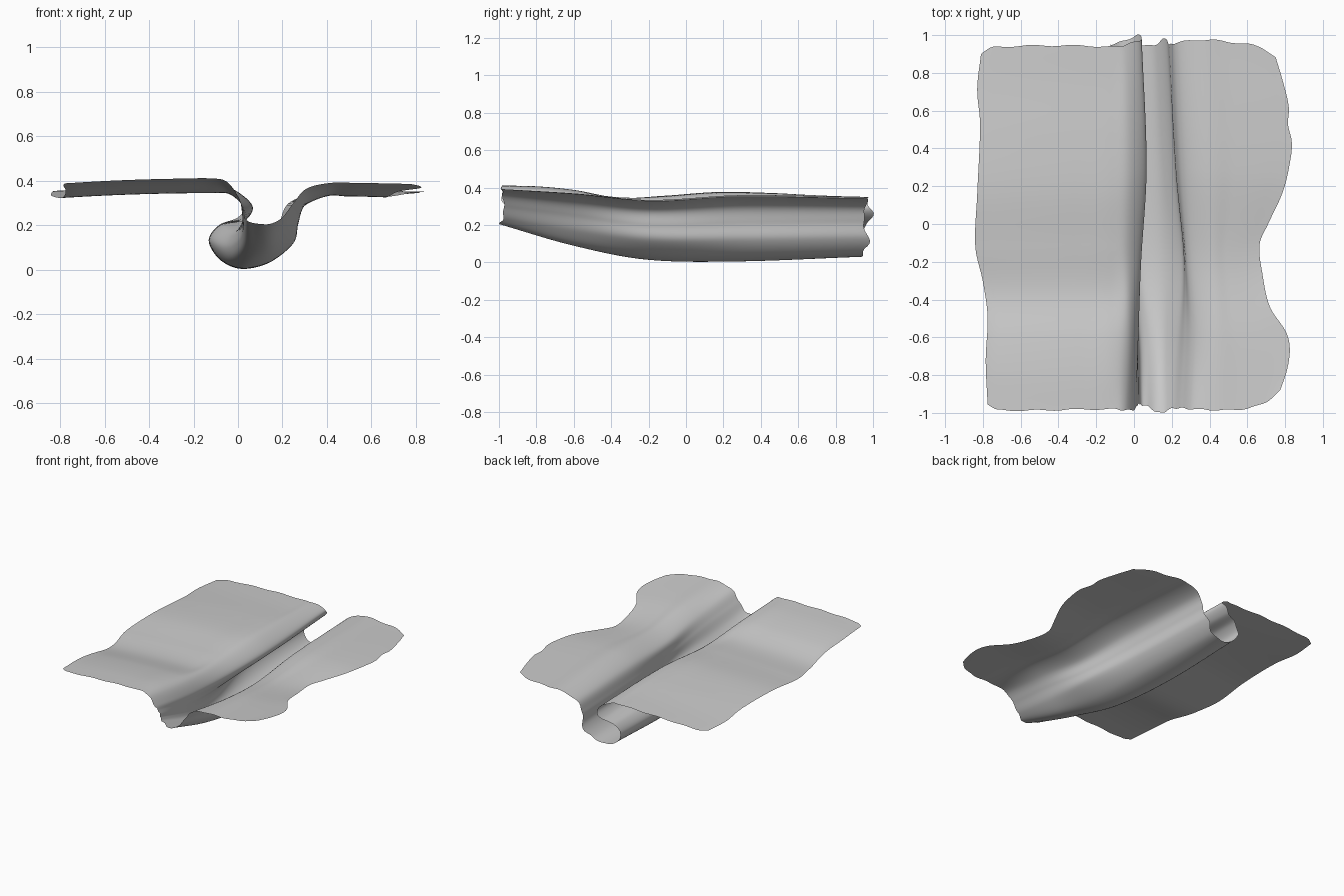
import bpy, bmesh, math
from mathutils import Vector

if "Cube" in bpy.data.objects:
    bpy.data.objects.remove(bpy.data.objects["Cube"])


def spline(points, t):
    """Catmull-Rom through evenly spaced points, t from 0 to 1."""
    s = t * (len(points) - 1)
    i = min(int(s), len(points) - 2)
    f = s - i
    b, c = points[i], points[i + 1]
    a = points[i - 1] if i else b * 2 - c
    d = points[i + 2] if i + 2 < len(points) else c * 2 - b
    return 0.5 * (b * 2 + (c - a) * f + (a * 2 - b * 5 + c * 4 - d) * f * f
                  + (b * 3 - a - c * 3 + d) * f ** 3)


def curve(table, x):
    """Smooth value read from sorted (position, value) pairs."""
    if x <= table[0][0]:
        return table[0][1]
    for k in range(len(table) - 1):
        (x0, y0), (x1, y1) = table[k], table[k + 1]
        if x <= x1:
            def slope(j):
                lo, hi = max(j - 1, 0), min(j + 1, len(table) - 1)
                return (table[hi][1] - table[lo][1]) / (table[hi][0] - table[lo][0])
            h = x1 - x0
            f = (x - x0) / h
            return (y0 * (1 + 2 * f) * (1 - f) ** 2 + slope(k) * h * f * (1 - f) ** 2
                    + y1 * f * f * (3 - 2 * f) + slope(k + 1) * h * f * f * (f - 1))
    return table[-1][1]


# Fold cross-sections (x, z) from left sheet to right sheet, keyed by y
FOLD = {
    -1.0: [(-.12, .41), (-.05, .395), (0, .33), (.015, .29), (.025, .26), (.03, .235), (.05, .215),
           (.10, .205), (.15, .207), (.20, .235), (.25, .30), (.31, .365), (.42, .39)],
    -0.6: [(-.12, .385), (-.03, .36), (.02, .28), (.02, .22), (.015, .18), (.015, .14), (.035, .105),
           (.09, .09), (.16, .105), (.23, .17), (.27, .25), (.32, .32), (.42, .365)],
    -0.2: [(-.12, .35), (-.03, .335), (.037, .26), (.01, .195), (-.025, .155), (-.045, .10), (-.025, .045),
           (.04, .015), (.15, .04), (.25, .12), (.268, .20), (.29, .28), (.40, .33)],
    0.3: [(-.12, .375), (-.02, .36), (.065, .285), (.03, .225), (-.07, .20), (-.125, .13), (-.08, .045),
          (.01, .005), (.13, .035), (.21, .12), (.225, .21), (.26, .30), (.38, .355)],
    1.0: [(-.12, .353), (-.04, .345), (.04, .30), (0, .235), (-.085, .20), (-.125, .13), (-.08, .06),
          (0, .03), (.10, .05), (.17, .13), (.19, .22), (.23, .30), (.35, .345)],
}
# Outer outlines: (y, x)
LEFT = [(-1, -.775), (-.75, -.785), (-.5, -.775), (-.3, -.80), (-.1, -.84), (.2, -.83),
        (.6, -.815), (.8, -.83), (1, -.81)]
RIGHT = [(-1, .775), (-.88, .81), (-.75, .825), (-.65, .805), (-.5, .72), (-.3, .68), (-.12, .665),
         (0, .71), (.2, .79), (.4, .83), (.5, .835), (.6, .815), (.7, .82), (.85, .79), (1, .75)]
# Sheet height: (y, z)
HEIGHT_LEFT = [(-1, .41), (-.8, .404), (-.6, .385), (-.35, .345), (-.1, .355), (.2, .375),
               (.5, .37), (.8, .355), (1, .35)]
# Front and back rims: (position across the sheet, y)
FRONT = [(0, -.955), (.015, -.985), (.2, -.98), (.3, -.985), (.4, -.955), (.55, -.965), (.61, -1),
         (.7, -.975), (.85, -.985), (.91, -.98), (.96, -.95), (1, -.88)]
BACK = [(0, .90), (.02, .935), (.15, .945), (.23, .94), (.31, .975), (.35, 1), (.42, .96), (.55, .94),
        (.64, .95), (.67, .98), (.73, .95), (.85, .975), (.93, .955), (.97, .935), (1, .88)]

NU, NV = 150, 90
keys = sorted(FOLD)


def section(y):
    """Full row of control points across the cloth at y."""
    core = [Vector((curve([(k, FOLD[k][i][0]) for k in keys], y),
                    curve([(k, FOLD[k][i][1]) for k in keys], y))) for i in range(13)]
    lx, rx = curve(LEFT, y), curve(RIGHT, y)
    lz = curve(HEIGHT_LEFT, y)
    core[0].y = lz
    a, b = core[0], core[-1]
    left = [Vector((lx + (a.x - lx) * t, lz - .022 * (1 - t) ** 2)) for t in (0, .25, .5, .75)]
    right = [Vector((b.x + (rx - b.x) * t, b.y - .005 * t * t)) for t in (.33, .67, 1)]
    return left + core + right


# Draped cloth sheet
bm = bmesh.new()
rows = []
for j in range(NV + 1):
    v = j / NV
    pts = section(-1 + 2 * v)
    row = []
    for i in range(NU + 1):
        u = i / NU
        p = spline(pts, u)
        y = curve(FRONT, u) * (1 - v) + curve(BACK, u) * v
        y += .004 * math.sin(u * 95) * abs(2 * v - 1) ** 8
        row.append(bm.verts.new((p.x, y, max(p.y, 0))))
    rows.append(row)
for j in range(NV):
    for i in range(NU):
        face = bm.faces.new((rows[j][i], rows[j][i + 1], rows[j + 1][i + 1], rows[j + 1][i]))
        face.smooth = True

mesh = bpy.data.meshes.new("cloth_sheet")
bm.to_mesh(mesh)
bm.free()
cloth = bpy.data.objects.new("cloth_sheet", mesh)
bpy.context.collection.objects.link(cloth)
grey = bpy.data.materials.new("light grey")
grey.diffuse_color = (.6, .6, .6, 1)
grey.use_nodes = True
grey.node_tree.nodes["Principled BSDF"].inputs["Base Color"].default_value = grey.diffuse_color
mesh.materials.append(grey)
